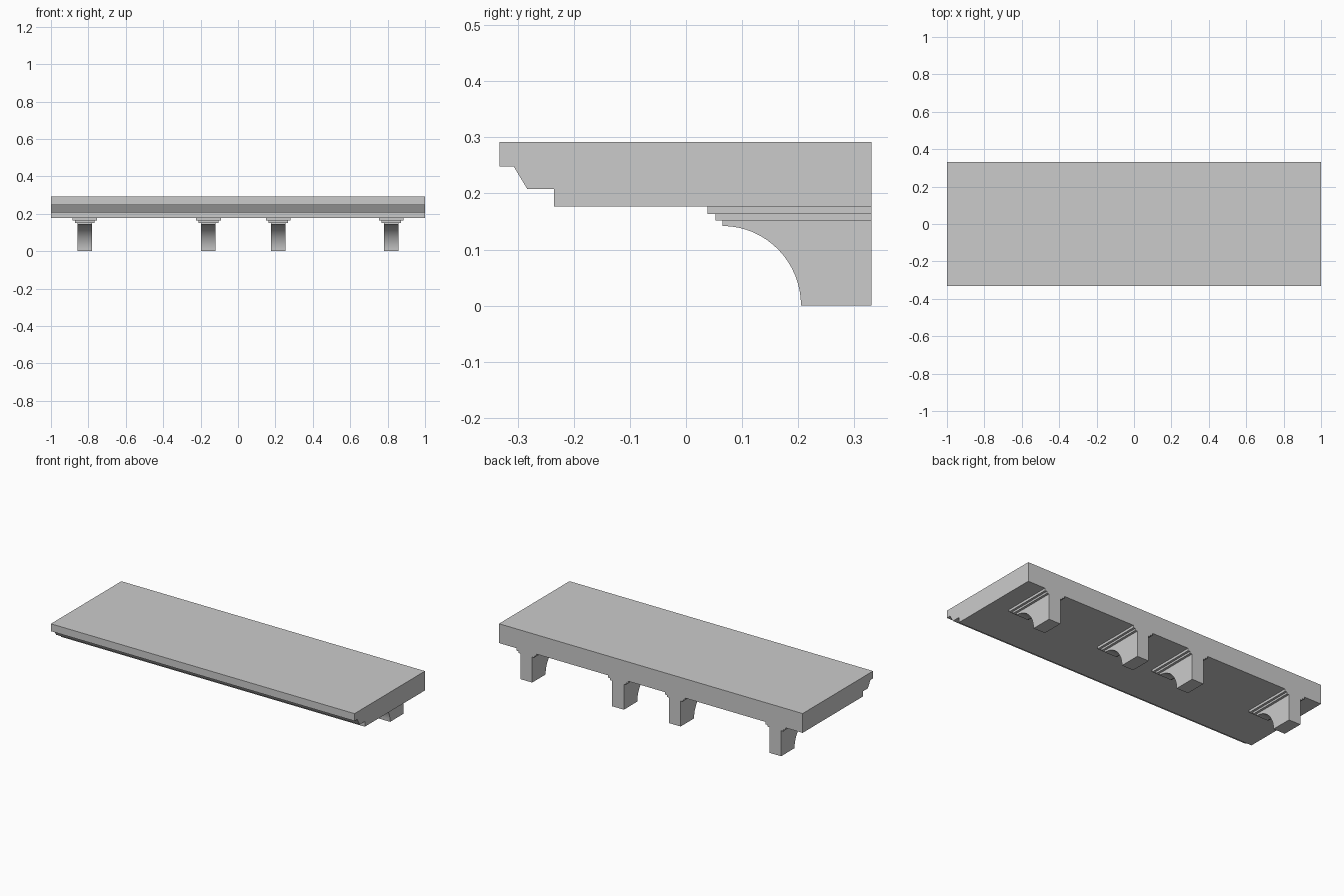
import bpy
import bmesh
from math import sin, cos, pi

if "Cube" in bpy.data.objects:
    bpy.data.objects.remove(bpy.data.objects["Cube"])

BACK = 0.331


def extrude_profile(name, profile, x_mid, width):
    """Extrude a (y, z) outline along x, centred on x_mid."""
    bm = bmesh.new()
    face = bm.faces.new([bm.verts.new((x_mid - width / 2, y, z)) for y, z in profile])
    res = bmesh.ops.extrude_face_region(bm, geom=[face])
    moved = [g for g in res["geom"] if isinstance(g, bmesh.types.BMVert)]
    bmesh.ops.translate(bm, verts=moved, vec=(width, 0, 0))
    bmesh.ops.recalc_face_normals(bm, faces=bm.faces)
    mesh = bpy.data.meshes.new(name)
    bm.to_mesh(mesh)
    bm.free()
    obj = bpy.data.objects.new(name, mesh)
    bpy.context.collection.objects.link(obj)
    return obj


def block(y_front, z0, z1):
    return [(y_front, z0), (BACK, z0), (BACK, z1), (y_front, z1)]


# Shelf slab with a chamfered, stepped front edge
extrude_profile("shelf_slab", [
    (-0.332, 0.292), (-0.332, 0.248), (-0.307, 0.248), (-0.283, 0.208),
    (-0.235, 0.208), (-0.235, 0.177), (BACK, 0.177), (BACK, 0.292)], 0, 2.0)

# Bracket outline: concave quarter arc under a short straight lip
SEG = 16
arc = [(0.065 + 0.14 * sin(i / SEG * pi / 2), 0.142 * cos(i / SEG * pi / 2))
       for i in range(SEG + 1)]
bracket = [(0.065, 0.152)] + arc + [(BACK, 0.0), (BACK, 0.152)]

# Four brackets, each capped by two stepped mouldings
for n, x in enumerate((-0.82, -0.158, 0.216, 0.82), 1):
    body = extrude_profile(f"bracket_{n}", bracket, x, 0.077)
    for poly in body.data.polygons:
        poly.use_smooth = True
    bpy.ops.object.select_all(action='DESELECT')
    body.select_set(True)
    bpy.context.view_layer.objects.active = body
    bpy.ops.object.shade_smooth_by_angle(angle=pi / 6)
    extrude_profile(f"lower_moulding_{n}", block(0.053, 0.152, 0.163), x, 0.105)
    extrude_profile(f"upper_moulding_{n}", block(0.038, 0.163, 0.177), x, 0.132)
